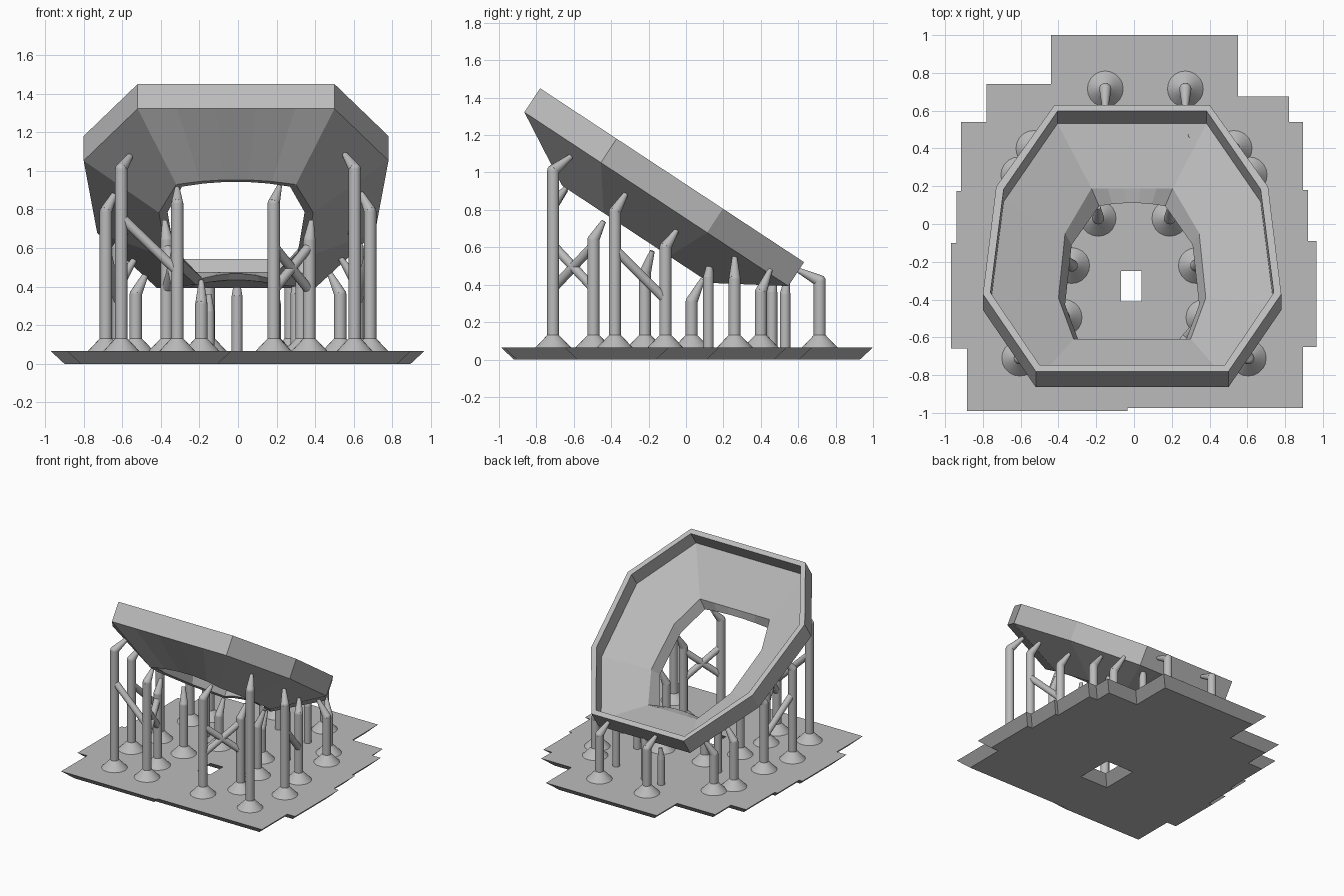
import bpy, bmesh
from mathutils import Vector, Matrix

cube = bpy.data.objects.get("Cube")
if cube:
    bpy.data.objects.remove(cube, do_unlink=True)

grey = bpy.data.materials.new("resin_grey")
grey.use_nodes = True
colour = (0.5, 0.5, 0.5, 1)
grey.diffuse_color = colour
grey.node_tree.nodes["Principled BSDF"].inputs["Base Color"].default_value = colour


def finish(name, bm, smooth=True):
    bmesh.ops.recalc_face_normals(bm, faces=bm.faces)
    mesh = bpy.data.meshes.new(name)
    bm.to_mesh(mesh)
    bm.free()
    mesh.materials.append(grey)
    obj = bpy.data.objects.new(name, mesh)
    bpy.context.collection.objects.link(obj)
    if smooth:
        bpy.ops.object.select_all(action="DESELECT")
        obj.select_set(True)
        bpy.context.view_layer.objects.active = obj
        bpy.ops.object.shade_smooth_by_angle(angle=0.6)
    return obj


# Tilted eight-sided funnel: each ring is (half width, distance down the slope) corners
CENTRE_X = -0.01
ORIGIN = Vector((CENTRE_X, -0.78, 1.45))
SLOPE = Vector((0, 0.835, -0.55))
NORMAL = Vector((0, 0.55, 0.835))


def ring(bm, corners, depth, arch=0.0):
    right = [(w, t, 0) for w, t in corners]
    left = [(-w, t, 0) for w, t in reversed(corners)]

    def span(end, sign):
        w, t = end
        return [(sign * w * f, t, arch * (1 - f * f)) for f in (-0.6, -0.2, 0.2, 0.6)]

    points = right + span(corners[-1], -1) + left + span(corners[0], 1)
    return [bm.verts.new(ORIGIN + Vector((x, 0, 0)) + SLOPE * t + NORMAL * (depth + up))
            for x, t, up in points]


outer = [(0.51, 0), (0.79, 0.49), (0.72, 1.17), (0.41, 1.69)]
lip = [(0.49, 0.04), (0.75, 0.5), (0.68, 1.155), (0.395, 1.65)]
throat = [(0.31, 0.39), (0.39, 0.65), (0.355, 1.06), (0.215, 1.345)]
mouth = [(0.28, 0.42), (0.355, 0.66), (0.32, 1.04), (0.175, 1.285)]
mouth_out = [(0.31, 0.385), (0.4, 0.65), (0.36, 1.07), (0.21, 1.33)]

bm = bmesh.new()
rings = [ring(bm, outer, 0), ring(bm, outer, -0.153),
         ring(bm, mouth_out, -0.37, 0.03), ring(bm, mouth, -0.36, 0.03),
         ring(bm, throat, -0.28), ring(bm, lip, -0.12), ring(bm, lip, 0)]
for a, b in zip(rings, rings[1:] + rings[:1]):
    for i in range(len(a)):
        j = (i + 1) % len(a)
        bm.faces.new((a[i], a[j], b[j], b[i]))
finish("tilted_funnel", bm, smooth=False)

# Stepped raft with undercut edges and a small slot
TOP = 0.065
outline = [(-.44, 1), (-.44, .74), (-.78, .74), (-.78, .54), (-.915, .54), (-.915, .175),
           (-.94, .175), (-.94, -.1), (-.97, -.1), (-.97, -.66), (-.885, -.66),
           (-.885, -.99), (-.035, -.99), (-.035, -.975), (.895, -.975), (.895, -.65),
           (.965, -.65), (.965, -.09), (.92, -.09), (.92, .18), (.895, .18),
           (.895, .54), (.82, .54), (.82, .675), (.55, .675), (.55, 1)]
slot = [(-.07, -.41), (-.07, -.25), (.04, -.25), (.04, -.41)]


def undercut(loop, amount):
    result = []
    for i, p in enumerate(loop):
        p = Vector(p)
        before = (p - Vector(loop[i - 1])).normalized()
        after = (Vector(loop[(i + 1) % len(loop)]) - p).normalized()
        side = Vector((-before.y - after.y, before.x + after.x))
        result.append(p + side * amount)
    return result


bm = bmesh.new()
level_edges = [[], []]
for loop in (outline, slot):
    pair = []
    for k, (pts, z) in enumerate(((loop, TOP), (undercut(loop, 0.07), 0))):
        verts = [bm.verts.new((p[0], p[1], z)) for p in pts]
        level_edges[k] += [bm.edges.new((verts[i - 1], verts[i])) for i in range(len(verts))]
        pair.append(verts)
    upper, lower = pair
    for i in range(len(upper)):
        bm.faces.new((upper[i - 1], upper[i], lower[i], lower[i - 1]))
for edges in level_edges:
    bmesh.ops.triangle_fill(bm, edges=edges, use_beauty=True)
finish("raft", bm, smooth=False)


# Support posts
def rod(bm, start, end, r1, r2):
    start, end = Vector(start), Vector(end)
    axis = end - start
    turn = axis.to_track_quat("Z", "Y").to_matrix().to_4x4()
    bmesh.ops.create_cone(bm, cap_ends=True, segments=20, radius1=r1, radius2=r2,
                          depth=axis.length, matrix=Matrix.Translation((start + end) / 2) @ turn)


def post(name, x, y, height, tip, foot=True, r=0.032):
    bm = bmesh.new()
    top = Vector((x, y, height))
    rod(bm, (x, y, TOP - 0.02), top, r, r)
    if foot:
        rod(bm, (x, y, TOP), (x, y, 0.13), 0.095, r)
    bmesh.ops.create_uvsphere(bm, u_segments=16, v_segments=8, radius=r,
                              matrix=Matrix.Translation(top))
    rod(bm, top, top + Vector(tip), r, 0.013)
    finish(name, bm)


# Mirrored pairs: half spacing, y, height, and the tip's inward, back and up reach
pairs = {
    "front_outer": (0.605, -0.71, 1.01, 0.055, 0.1, 0.08),
    "widest": (0.685, -0.38, 0.79, 0.05, 0.06, 0.1),
    "mouth_front": (0.37, -0.495, 0.64, -0.01, 0.055, 0.1),
    "middle_outer": (0.62, -0.11, 0.6, 0.04, 0.06, 0.09),
    "mouth_side": (0.33, -0.22, 0.46, -0.03, 0.04, 0.12),
    "mouth_back": (0.19, 0.03, 0.31, 0, 0.06, 0.12),
    "rear_side": (0.61, 0.26, 0.43, 0.08, 0, 0.12),
    "rear_corner": (0.53, 0.4, 0.36, 0.06, 0.05, 0.12),
    "back": (0.212, 0.715, 0.42, 0, -0.12, 0.06),
}
for label, (half, y, height, inward, back, up) in pairs.items():
    for side, sign in (("left", 1), ("right", -1)):
        shift = 0.06 if label == "back" else 0
        post(f"{label}_post_{side}", sign * half + shift, y, height, (-sign * inward, back, up))

# Tall posts under the front of the mouth
post("mouth_edge_post_left", 0.185, -0.71, 0.83, (0.03, 0.07, 0.09))
post("mouth_edge_post_right", -0.315, -0.71, 0.83, (0, 0.07, 0.08))

# Slim posts without feet under the low back end
for i, (x, y, height) in enumerate(((-.15, .53, .27), (-.005, .53, .35), (.35, .12, .44),
                                    (-.37, .12, .44), (.3, .46, .36))):
    post(f"slim_post_{i}", x, y, height, (0, 0.01, 0.09), foot=False, r=0.028)


# Diagonal braces between posts
def brace(name, a, b, high, low):
    bm = bmesh.new()
    rod(bm, (*a, high), (*b, low), 0.025, 0.025)
    finish(name, bm)


for side, edge, mouth_post in (("left", (0.185, -0.71), (0.37, -0.495)),
                               ("right", (-0.315, -0.71), (-0.37, -0.495))):
    sign = 1 if side == "left" else -1
    brace(f"cross_brace_down_{side}", edge, mouth_post, 0.61, 0.38)
    brace(f"cross_brace_up_{side}", edge, mouth_post, 0.38, 0.61)
    brace(f"side_brace_{side}", (sign * 0.685, -0.38), (sign * 0.62, -0.11), 0.59, 0.32)
brace("front_brace", (-0.605, -0.71), (-0.315, -0.71), 0.76, 0.48)
